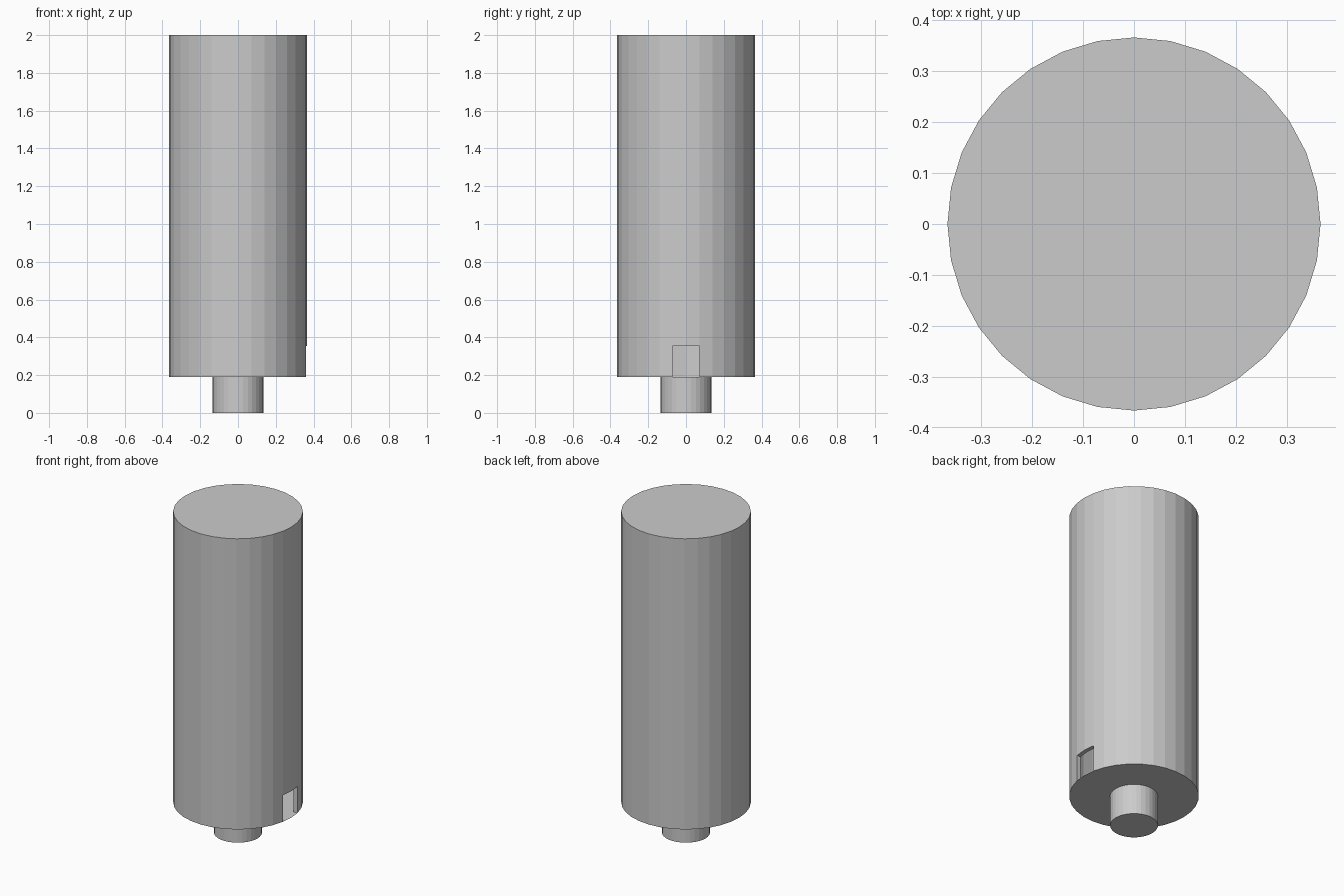
import bpy, bmesh
from mathutils import Matrix

SIDES = 32
BODY_R, STEM_R = 0.366, 0.135
BODY_BOTTOM, TOP = 0.19, 2.0
SLOT_TOP, LIP = 0.355, 0.025

cube = bpy.data.objects.get("Cube")
if cube:
    bpy.data.objects.remove(cube, do_unlink=True)

grey = bpy.data.materials.new("plain_grey")
grey.use_nodes = True
colour = (0.6, 0.6, 0.6, 1)
grey.diffuse_color = colour
grey.node_tree.nodes["Principled BSDF"].inputs["Base Color"].default_value = colour


def cylinder(radius, bottom, top):
    """Faceted cylinder with a corner on the +x axis."""
    bm = bmesh.new()
    ring = [bm.verts.new((radius, 0, bottom))]
    for i in range(1, SIDES):
        spin = Matrix.Rotation(6.2831853 * i / SIDES, 3, "Z")
        ring.append(bm.verts.new(spin @ ring[0].co))
    base = bm.faces.new(ring)
    bmesh.ops.solidify
    upper = bmesh.ops.extrude_face_region(bm, geom=[base], use_keep_orig=True)["geom"]
    for v in upper:
        if isinstance(v, bmesh.types.BMVert):
            v.co.z = top
    bmesh.ops.recalc_face_normals(bm, faces=bm.faces[:])
    return bm


def finish(bm, name):
    mesh = bpy.data.meshes.new(name)
    bm.to_mesh(mesh)
    bm.free()
    mesh.materials.append(grey)
    obj = bpy.data.objects.new(name, mesh)
    bpy.context.collection.objects.link(obj)
    return obj


# Hollow body, split at the top of the slot
body = cylinder(BODY_R, BODY_BOTTOM, TOP)
bmesh.ops.bisect_plane(body, geom=body.verts[:] + body.edges[:] + body.faces[:],
                       plane_co=(0, 0, SLOT_TOP), plane_no=(0, 0, 1))

# Slot: remove the two low facets that meet on the +x axis
slot = [f for f in body.faces
        if f.normal.x > 0.99 and f.calc_center_median().z < SLOT_TOP]
bmesh.ops.delete(body, geom=slot, context="FACES")

# Thin lip turned inward along the sides and top of the slot
rim = [e for e in body.edges if e.is_boundary
       and max(v.co.z for v in e.verts) > BODY_BOTTOM + 0.01]
lip = bmesh.ops.extrude_edge_only(body, edges=rim)["geom"]
for v in lip:
    if isinstance(v, bmesh.types.BMVert):
        v.co.x -= LIP
finish(body, "body")

# Narrow stem under the body
finish(cylinder(STEM_R, 0, BODY_BOTTOM), "stem")
